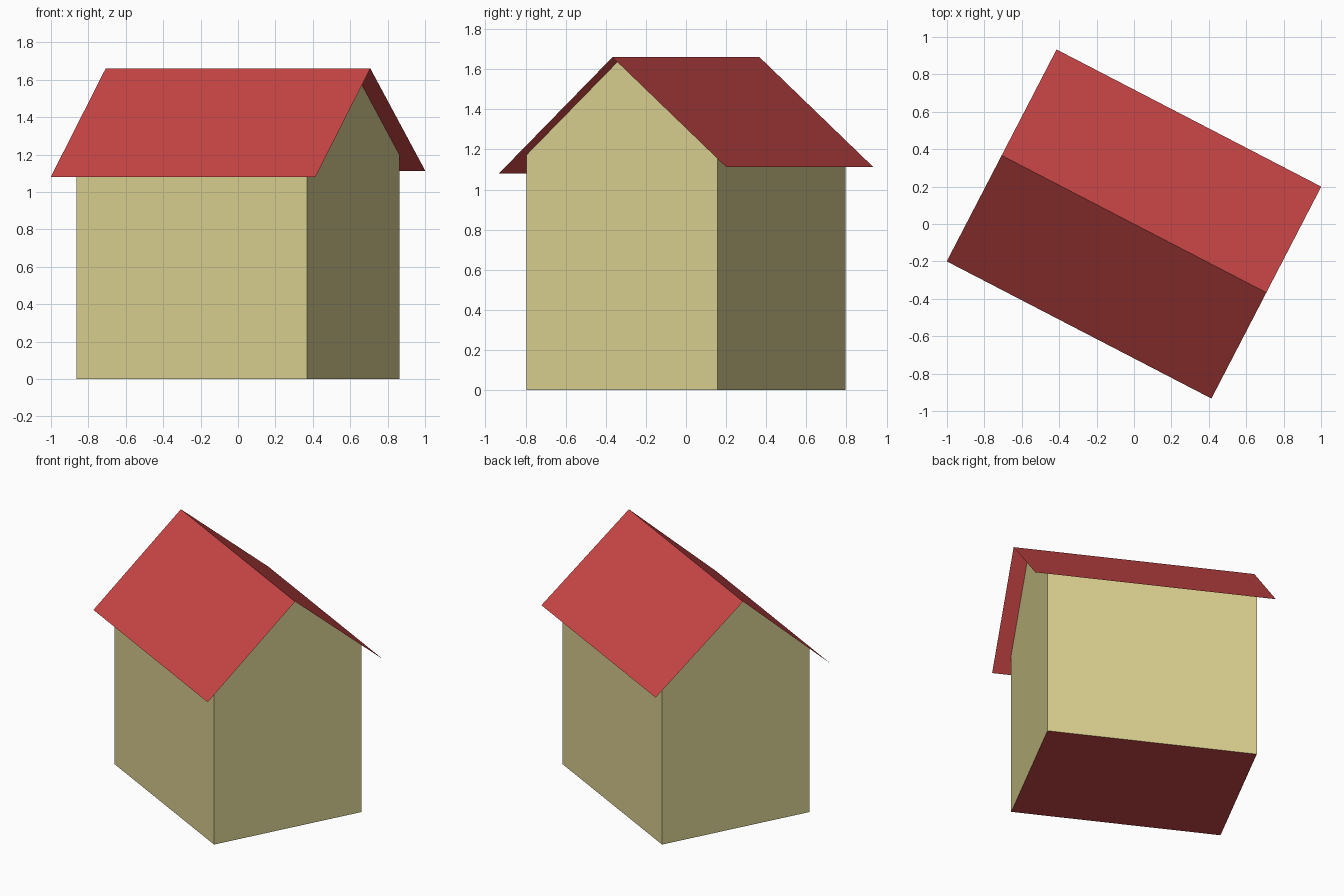
import bpy
import math

cube = bpy.data.objects.get("Cube")
if cube:
    bpy.data.objects.remove(cube, do_unlink=True)

TURN = math.radians(-27.4)
RIDGE = 1.66
FRONT_EAVE, BACK_EAVE = 1.08, 1.113
ROOF_X, ROOF_Y = 0.797, 0.638
WALL_X, WALL_Y = 0.693, 0.537


def material(name, color):
    m = bpy.data.materials.new(name)
    m.use_nodes = True
    rgba = (*color, 1)
    m.diffuse_color = rgba
    m.node_tree.nodes["Principled BSDF"].inputs["Base Color"].default_value = rgba
    return m


def build(name, verts, faces, mat):
    me = bpy.data.meshes.new(name)
    me.from_pydata(verts, [], faces)
    me.materials.append(mat)
    ob = bpy.data.objects.new(name, me)
    ob.rotation_euler.z = TURN
    bpy.context.collection.objects.link(ob)
    return ob


def extrude_profile(profile, half):
    """Place a (y, z) profile at both ends of the house."""
    return [(x, y, z) for x in (-half, half) for y, z in profile]


def under_roof(eave):
    return RIDGE - (RIDGE - eave) * WALL_Y / ROOF_Y


red = material("roof red", (0.584, 0.061, 0.061))
tan = material("wall tan", (0.694, 0.624, 0.275))

# Walls: two gable ends and two long sides, open under the roof
wall_profile = [(-WALL_Y, 0), (WALL_Y, 0), (WALL_Y, under_roof(BACK_EAVE)),
                (0, RIDGE), (-WALL_Y, under_roof(FRONT_EAVE))]
wall_verts = extrude_profile(wall_profile, WALL_X)
build("walls", wall_verts,
      [(4, 3, 2, 1, 0), (5, 6, 7, 8, 9), (0, 5, 9, 4), (1, 2, 7, 6)], tan)

# Floor closing the underside
build("floor", [wall_verts[i] for i in (0, 1, 6, 5)], [(0, 1, 2, 3)], red)

# Thin roof sheet with overhanging eaves
roof_profile = [(-ROOF_Y, FRONT_EAVE), (0, RIDGE), (ROOF_Y, BACK_EAVE)]
build("roof", extrude_profile(roof_profile, ROOF_X),
      [(0, 3, 4, 1), (1, 4, 5, 2)], red)
